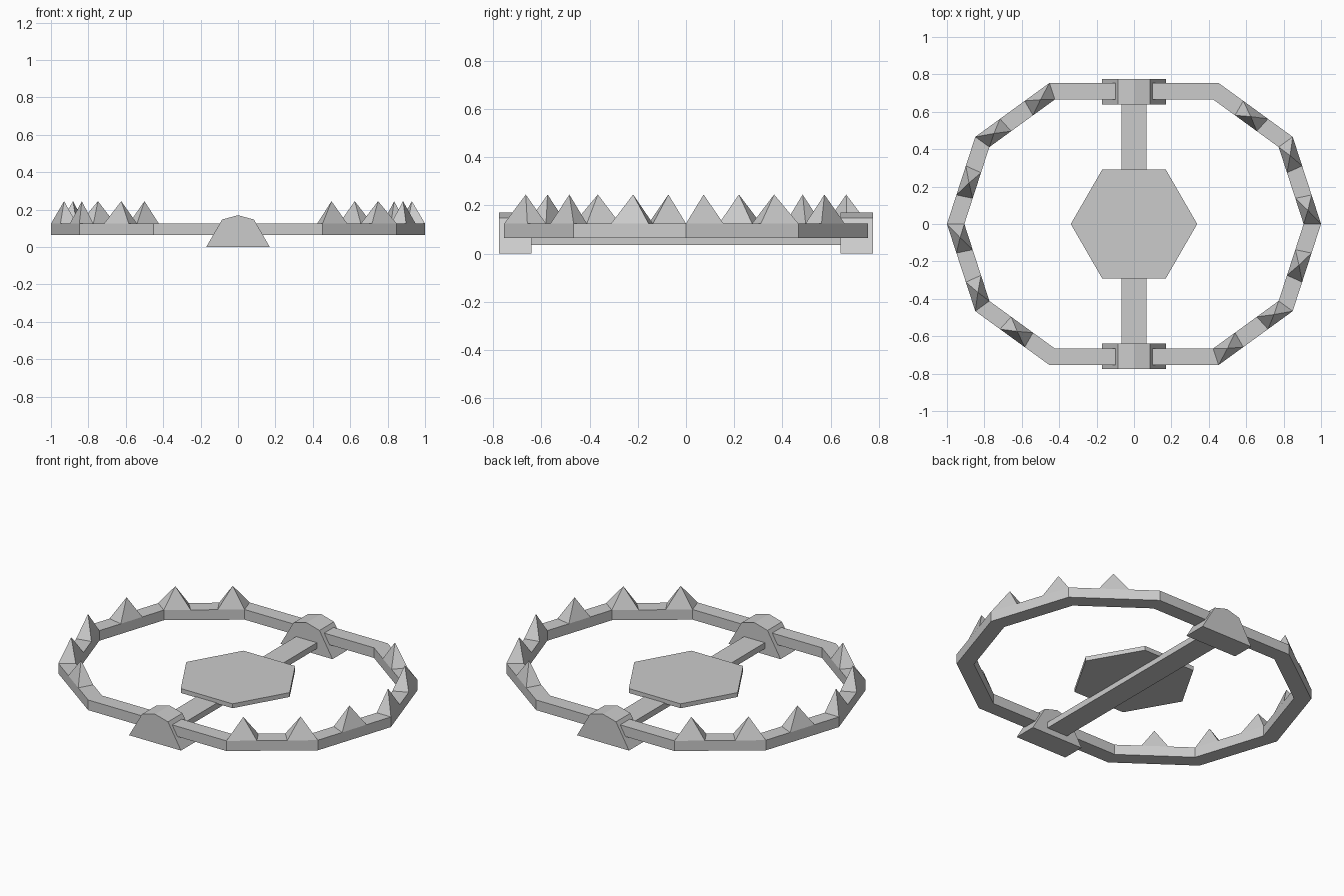
import bpy, math

if "Cube" in bpy.data.objects:
    bpy.data.objects.remove(bpy.data.objects["Cube"])

def make(name, verts, faces):
    me = bpy.data.meshes.new(name)
    me.from_pydata(verts, [], faces)
    me.update()
    ob = bpy.data.objects.new(name, me)
    bpy.context.collection.objects.link(ob)
    return ob

def prism(name, bottom, top):
    # closed solid between two matching counter-clockwise loops
    n = len(bottom)
    faces = [list(range(n))[::-1], list(range(n, 2 * n))]
    faces += [[i, (i + 1) % n, n + (i + 1) % n, n + i] for i in range(n)]
    return make(name, bottom + top, faces)

Z0, Z1, TIP = 0.065, 0.125, 0.245
END_X = 0.06

def arc(r):
    # jaw outline: half a decagon pushed outwards, with straight ends
    pts = [(0.207 + r * math.cos(math.radians(a)), r * math.sin(math.radians(a)))
           for a in range(-72, 73, 36)]
    return [(END_X, pts[0][1])] + pts + [(END_X, pts[-1][1])]

outer, inner = arc(0.793), arc(0.700)
# which third of which segment carries a tooth
TEETH = [(1, 0), (1, 2), (2, 1), (3, 0), (3, 2), (4, 1)]

def lerp(a, b, t):
    return (a[0] + (b[0] - a[0]) * t, a[1] + (b[1] - a[1]) * t)

def jaw(side, s):
    # s = -1 turns the jaw half a revolution
    def P(p, z):
        return (s * p[0], s * p[1], z)
    # curved bar, four-sided section
    verts = []
    for o, i in zip(outer, inner):
        verts += [P(o, Z0), P(o, Z1), P(i, Z1), P(i, Z0)]
    n = len(outer)
    faces = [[0, 1, 2, 3], [4 * n - 1, 4 * n - 2, 4 * n - 3, 4 * n - 4]]
    for k in range(n - 1):
        for j in range(4):
            a, b = 4 * k + j, 4 * k + (j + 1) % 4
            faces.append([a, a + 4, b + 4, b])
    make(side + "_jaw", verts, faces)
    # pyramid teeth
    verts, faces = [], []
    for seg, third in TEETH:
        t0, t1 = third / 3, (third + 1) / 3
        base = [lerp(outer[seg], outer[seg + 1], t0), lerp(outer[seg], outer[seg + 1], t1),
                lerp(inner[seg], inner[seg + 1], t1), lerp(inner[seg], inner[seg + 1], t0)]
        tip = (sum(p[0] for p in base) / 4, sum(p[1] for p in base) / 4)
        b = len(verts)
        verts += [P(p, Z1) for p in base] + [P(tip, TIP)]
        faces += [[b + j, b + (j + 1) % 4, b + 4] for j in range(4)]
        faces.append([b + 3, b + 2, b + 1, b])
    make(side + "_teeth", verts, faces)

jaw("right", 1)
jaw("left", -1)

# hinge brackets
profile = [(-0.17, 0), (0.17, 0), (0.085, 0.147), (0, 0.17), (-0.085, 0.147)]
for name, ya, yb in (("front_hinge", -0.775, -0.64), ("back_hinge", 0.64, 0.775)):
    prism(name, [(x, yb, z) for x, z in profile], [(x, ya, z) for x, z in profile])

# base bar
rect = [(-0.068, -0.70), (0.068, -0.70), (0.068, 0.70), (-0.068, 0.70)]
prism("base_bar", [(x, y, 0.035) for x, y in rect], [(x, y, 0.07) for x, y in rect])

# hexagonal trigger plate
hexa = [(0.338 * math.cos(math.radians(a)), 0.338 * math.sin(math.radians(a)))
        for a in range(0, 360, 60)]
prism("trigger_plate", [(x, y, 0.066) for x, y in hexa], [(x, y, 0.092) for x, y in hexa])
